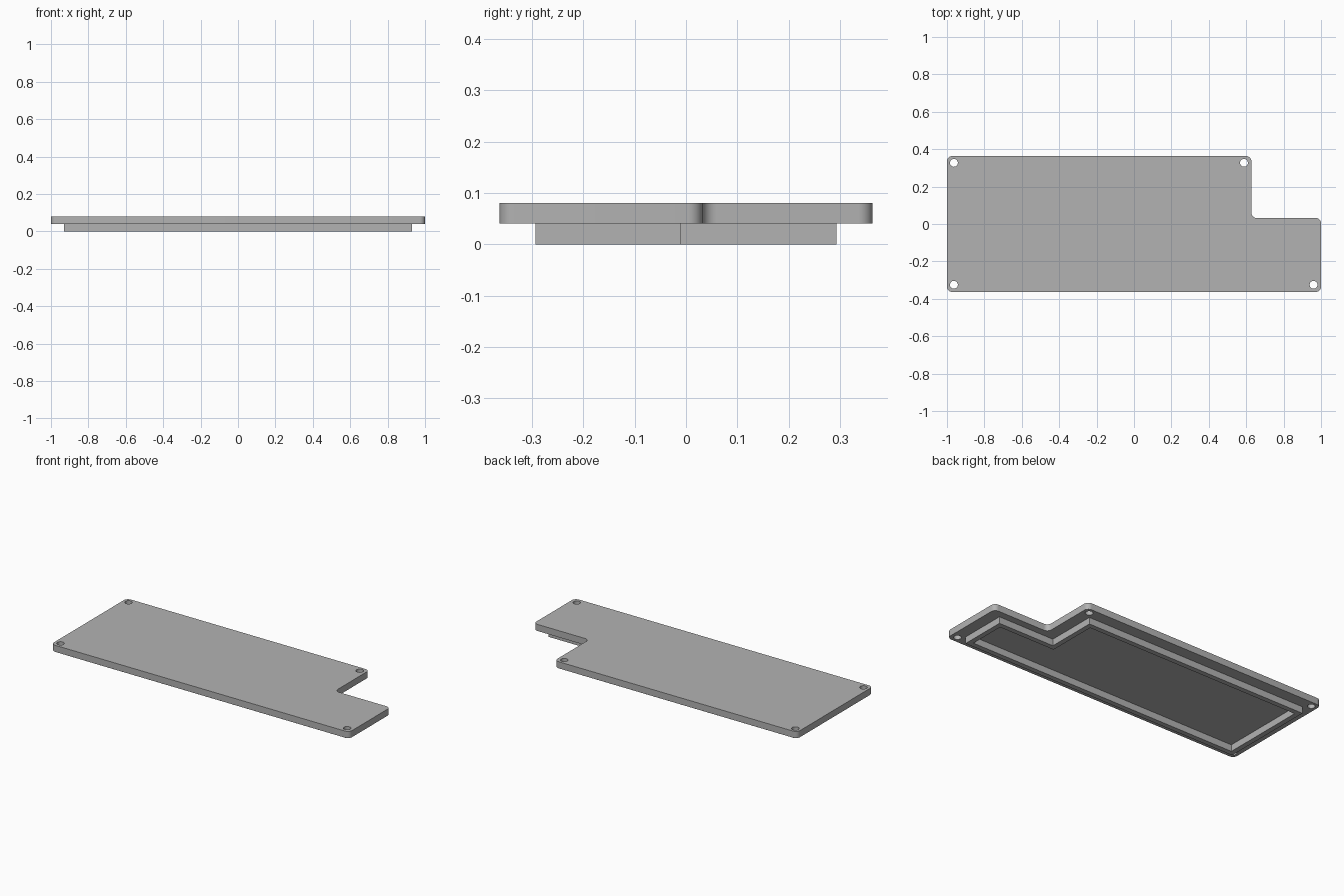
import bpy, bmesh, math
from mathutils import Vector

cube = bpy.data.objects.get("Cube")
if cube:
    bpy.data.objects.remove(cube, do_unlink=True)

grey = bpy.data.materials.new("plain_grey")
grey.use_nodes = True
colour = (0.45, 0.45, 0.45, 1)
grey.diffuse_color = colour
grey.node_tree.nodes["Principled BSDF"].inputs["Base Color"].default_value = colour


def l_outline(x0, x1, y0, y1, nx, ny):
    """Rectangle with its back corner at +x cut away to (nx, ny)."""
    return [Vector(p) for p in
            ((x0, y0), (x1, y0), (x1, ny), (nx, ny), (nx, y1), (x0, y1))]


def rounded(points, r, steps=8):
    """Fillet every right-angled corner of a closed outline."""
    out = []
    for i, p in enumerate(points):
        a = (points[i - 1] - p).normalized() * r
        b = (points[(i + 1) % len(points)] - p).normalized() * r
        for k in range(steps + 1):
            t = math.pi / 2 * k / steps
            out.append(p + a + b - b * math.cos(t) - a * math.sin(t))
    return out


def circle(x, y, r, n=32):
    return [Vector((x + r * math.cos(math.tau * i / n),
                    y + r * math.sin(math.tau * i / n))) for i in range(n)]


def extrude_loops(name, loops, z0, z1):
    """Filled flat profile (inner loops become holes) given a height."""
    curve = bpy.data.curves.new(name + "_profile", "CURVE")
    curve.dimensions = "2D"
    curve.fill_mode = "BOTH"
    curve.extrude = (z1 - z0) / 2
    for loop in loops:
        spline = curve.splines.new("POLY")
        spline.points.add(len(loop) - 1)
        for point, co in zip(spline.points, loop):
            point.co = (co.x, co.y, 0, 1)
        spline.use_cyclic_u = True
    temp = bpy.data.objects.new(name + "_profile", curve)
    bpy.context.collection.objects.link(temp)
    bpy.context.view_layer.update()
    deps = bpy.context.evaluated_depsgraph_get()
    mesh = bpy.data.meshes.new_from_object(temp.evaluated_get(deps))
    bpy.data.objects.remove(temp, do_unlink=True)
    bpy.data.curves.remove(curve)

    # Weld caps to walls and lift to height
    bm = bmesh.new()
    bm.from_mesh(mesh)
    bmesh.ops.remove_doubles(bm, verts=bm.verts, dist=1e-5)
    bmesh.ops.translate(bm, verts=bm.verts, vec=(0, 0, (z0 + z1) / 2))
    bmesh.ops.recalc_face_normals(bm, faces=bm.faces)
    bm.to_mesh(mesh)
    bm.free()
    mesh.materials.clear()
    mesh.materials.append(grey)
    mesh.name = name
    obj = bpy.data.objects.new(name, mesh)
    bpy.context.collection.objects.link(obj)
    bpy.ops.object.select_all(action="DESELECT")
    obj.select_set(True)
    bpy.context.view_layer.objects.active = obj
    bpy.ops.object.shade_smooth_by_angle(angle=math.radians(30))
    return obj


# Cover plate with rounded corners and four screw holes
plate = rounded(l_outline(-1, 1, -0.363, 0.363, 0.628, 0.032), 0.028)
holes = [circle(x, y, 0.021) for x, y in
         ((-0.963, -0.325), (-0.963, 0.327), (0.588, 0.327), (0.96, -0.325))]
extrude_loops("cover_plate", [plate] + holes, 0.04, 0.08)

# Locating rim under the plate, a thin wall following the same shape
t = 0.03
outer = l_outline(-0.93, 0.93, -0.293, 0.293, 0.557, -0.011)
inner = l_outline(-0.93 + t, 0.93 - t, -0.293 + t, 0.293 - t, 0.557 - t, -0.011 - t)
extrude_loops("locating_rim", [outer, inner], 0.0, 0.04)
